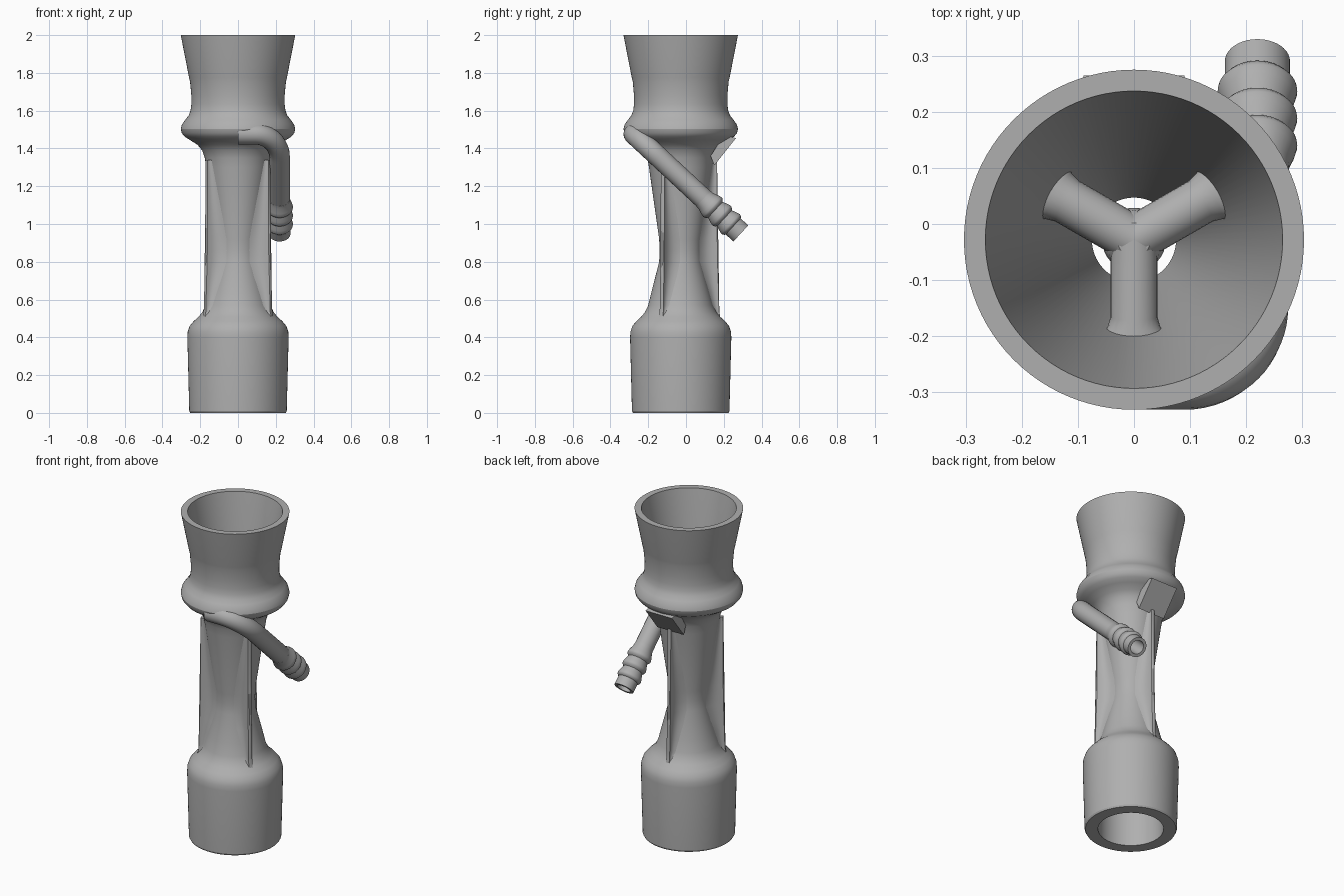
import bpy, bmesh
from math import sin, cos, pi, radians, sqrt
from mathutils import Vector, Matrix

cube = bpy.data.objects.get("Cube")
if cube:
    bpy.data.objects.remove(cube, do_unlink=True)

AXIS = Vector((0, -0.028, 0))

grey = bpy.data.materials.new("plain_grey")
grey.use_nodes = True
grey.diffuse_color = (0.43, 0.43, 0.43, 1)
grey.node_tree.nodes["Principled BSDF"].inputs["Base Color"].default_value = grey.diffuse_color


def finish(obj, angle=32):
    if not obj.data.materials:
        obj.data.materials.append(grey)
    bpy.ops.object.select_all(action='DESELECT')
    obj.select_set(True)
    bpy.context.view_layer.objects.active = obj
    bpy.ops.object.shade_smooth_by_angle(angle=radians(angle))
    return obj


def loft(name, rings, caps=True, wrap=False, matrix=Matrix(), angle=32):
    """Skin a list of closed rings of equal length."""
    bm = bmesh.new()
    loops = [[bm.verts.new(matrix @ Vector(p)) for p in ring] for ring in rings]
    n = len(loops[0])
    pairs = list(zip(loops, loops[1:]))
    if wrap:
        pairs.append((loops[-1], loops[0]))
    for a, b in pairs:
        for i in range(n):
            j = (i + 1) % n
            bm.faces.new((a[i], a[j], b[j], b[i]))
    if caps:
        bm.faces.new(loops[0])
        bm.faces.new(loops[-1])
    bmesh.ops.recalc_face_normals(bm, faces=bm.faces)
    mesh = bpy.data.meshes.new(name)
    bm.to_mesh(mesh)
    bm.free()
    obj = bpy.data.objects.new(name, mesh)
    bpy.context.collection.objects.link(obj)
    return finish(obj, angle)


def lathe(name, profile, segments=96, **kw):
    """Turn a profile of (radius, height) points about z."""
    turn = [2 * pi * i / segments for i in range(segments)]
    return loft(name, [[(r * cos(t), r * sin(t), z) for t in turn] for r, z in profile], **kw)


def lerp(table, z):
    for (r0, z0), (r1, z1) in zip(table, table[1:]):
        if z0 <= z <= z1:
            return r0 + (r1 - r0) * (z - z0) / (z1 - z0)
    return table[-1][0]


# Body: turned outer wall and venturi bore in one closed profile
outer = [(0.253, 0), (0.258, 0.01), (0.268, 0.4), (0.266, 0.43), (0.256, 0.46),
         (0.235, 0.485), (0.208, 0.51), (0.188, 0.535), (0.172, 0.57), (0.155, 0.64),
         (0.114, 0.8), (0.112, 0.86), (0.114, 0.92), (0.168, 1.3), (0.176, 1.35), (0.19, 1.39),
         (0.215, 1.42), (0.255, 1.445), (0.283, 1.463), (0.298, 1.482), (0.303, 1.503),
         (0.297, 1.527), (0.279, 1.552), (0.261, 1.575), (0.251, 1.602), (0.247, 1.635),
         (0.247, 1.68), (0.254, 1.755), (0.259, 1.775), (0.303, 2.0)]
bore = [(0.265, 2.0), (0.075, 0.9), (0.075, 0.82), (0.13, 0.5), (0.135, 0.4), (0.178, 0.39), (0.183, 0)]
lathe("body", outer + bore, caps=False, wrap=True, matrix=Matrix.Translation(AXIS), angle=25)


def placed(degrees):
    return Matrix.Translation(AXIS) @ Matrix.Rotation(radians(degrees), 4, 'Z')


# Fins: three vanes with filleted roots that follow the waist
def fin_ring(z):
    body_r = lerp(outer, z)
    edge = 0.205 - 0.012 * (z - 0.5) / 0.8
    w = 0.012 + 0.65 * max(edge - body_r, 0)
    root = sqrt((0.985 * body_r) ** 2 - w * w)
    span = max(edge - root, 0.005)
    side = [(root, w)]
    for along, wide in ((0.15, 0.62), (0.32, 0.3), (0.5, 0.1), (0.7, 0.0), (0.95, 0.0)):
        side.append((root + along * span, 0.011 + wide * (w - 0.011)))
    side.append((root + span, 0.006))
    ring = side + [(x, -y) for x, y in reversed(side)] + [(0.94 * body_r, 0)]
    return [(x, y, z) for x, y in ring]


levels = [0.51, 0.535, 0.57, 0.64, 0.72, 0.8, 0.86, 0.92, 1.02, 1.12, 1.22, 1.3, 1.34]
for i, label in enumerate(("back", "right", "left")):
    loft(label + "_fin", [fin_ring(z) for z in levels], matrix=placed(90 + 120 * i), angle=40)


# Spokes: three rounded vanes crossing the upper bore
def spoke_ring(reach, flare):
    half, top, low = 0.042, 1.42, 1.2
    arc = [pi * k / 12 for k in range(13)]
    section = [(half * flare * cos(t), top + half * sin(t)) for t in arc]
    section += [(-half * 0.5, 1.28), (0, low), (half * 0.5, 1.28)]
    return [(reach * (0.075 + 0.19 * (z - 0.9) / 1.1 + 0.012), y, z) for y, z in section]


for i, label in enumerate(("left", "right", "front")):
    loft(label + "_spoke", [spoke_ring(*s) for s in ((0, 1), (0.78, 1), (0.88, 1.12), (1, 1.6))],
         matrix=placed(30 + 120 * i), angle=45)
lathe("spoke_hub", [(0.005, 1.2), (0.03, 1.28), (0.057, 1.4), (0.052, 1.43), (0.03, 1.455), (0.005, 1.46)],
      segments=32, matrix=Matrix.Translation(AXIS))

# Label tab: plain slanted wedge under the ring at the back
tab = [(0.15, 1.31), (0.265, 1.455), (0.2, 1.47), (0.13, 1.36)]
loft("label_tab", [[(x, y, z) for y, z in tab] for x in (-0.09, 0.09)])

# Feed tube: sloping pipe bending off the ring
SLOPE = 0.93


def on_slope(x, y):
    return Vector((x, y, 1.48 - SLOPE * (y + 0.28)))


end = on_slope(0.22, 0.29)
path = [on_slope(0, -0.276)]
path += [on_slope(0.09 + 0.13 * sin(k * pi / 32), -0.146 - 0.13 * cos(k * pi / 32)) for k in range(17)]
path.append(on_slope(0.22, 0.12))
curve = bpy.data.curves.new("feed_tube", 'CURVE')
curve.dimensions = '3D'
curve.bevel_depth = 0.055
curve.bevel_resolution = 8
curve.use_fill_caps = True
spline = curve.splines.new('POLY')
spline.points.add(len(path) - 1)
for point, co in zip(spline.points, path):
    point.co = (*co, 1)
tube = bpy.data.objects.new("feed_tube", curve)
bpy.context.collection.objects.link(tube)
bpy.ops.object.select_all(action='DESELECT')
tube.select_set(True)
bpy.context.view_layer.objects.active = tube
bpy.ops.object.convert(target='MESH')
finish(bpy.context.view_layer.objects.active)

# Hose nozzle: three barbs and an open mouth
barbs = [(0.04, -0.2), (0.04, 0), (0.058, 0), (0.058, -0.055)]
for k in range(3):
    s = -0.058 - 0.066 * k
    barbs += [(0.064, s), (0.07, s - 0.009), (0.071, s - 0.016), (0.067, s - 0.032), (0.057, s - 0.06)]
barbs.append((0.055, -0.27))
aim = Vector((0, 1, -SLOPE)).to_track_quat('Z', 'Y').to_matrix().to_4x4()
lathe("hose_nozzle", barbs, segments=40, matrix=Matrix.Translation(end) @ aim, angle=40)
